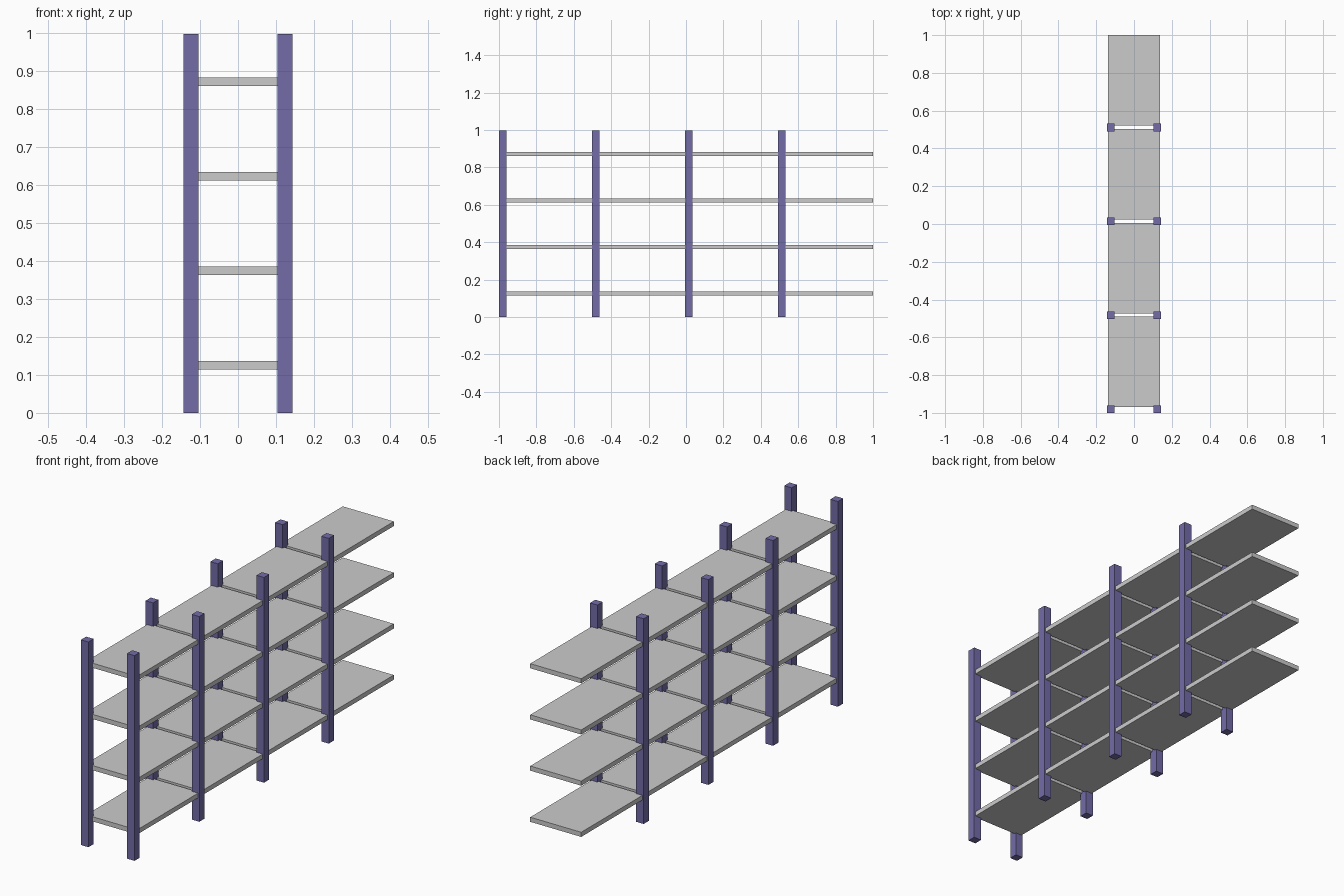
import bpy

if "Cube" in bpy.data.objects:
    bpy.data.objects.remove(bpy.data.objects["Cube"])

POST = 0.040       # square post width
HEIGHT = 0.997
HALF_W = 0.144     # outer half width across the posts
PITCH = 0.497      # bay spacing along y

post_mat = bpy.data.materials.new("post_blue")
post_mat.diffuse_color = (0.17, 0.15, 0.39, 1)
post_mat.use_nodes = True
post_mat.node_tree.nodes["Principled BSDF"].inputs["Base Color"].default_value = post_mat.diffuse_color


def box(name, lo, hi, mat=None):
    size = [b - a for a, b in zip(lo, hi)]
    mid = [(a + b) / 2 for a, b in zip(lo, hi)]
    bpy.ops.mesh.primitive_cube_add(size=1, location=mid)
    ob = bpy.context.object
    ob.name = name
    ob.scale = size
    bpy.ops.object.transform_apply(location=False, rotation=False, scale=True)
    if mat:
        ob.data.materials.append(mat)
    return ob


for bay in range(4):
    # Pair of upright posts at the near end of each bay
    y = -1 + bay * PITCH
    for side, x in (("left", -HALF_W), ("right", HALF_W - POST)):
        box(f"{side}_post_{bay + 1}", (x, y, 0),
            (x + POST, y + POST, HEIGHT), post_mat)

    # Four shelf boards per bay, slightly inset from the posts' outer faces
    ys = -0.970 + bay * PITCH
    for level in range(4):
        z = 0.1145 + level * 0.2487
        box(f"shelf_{bay + 1}_{level + 1}", (-0.137, ys, z),
            (0.137, ys + 0.479, z + 0.0225))
